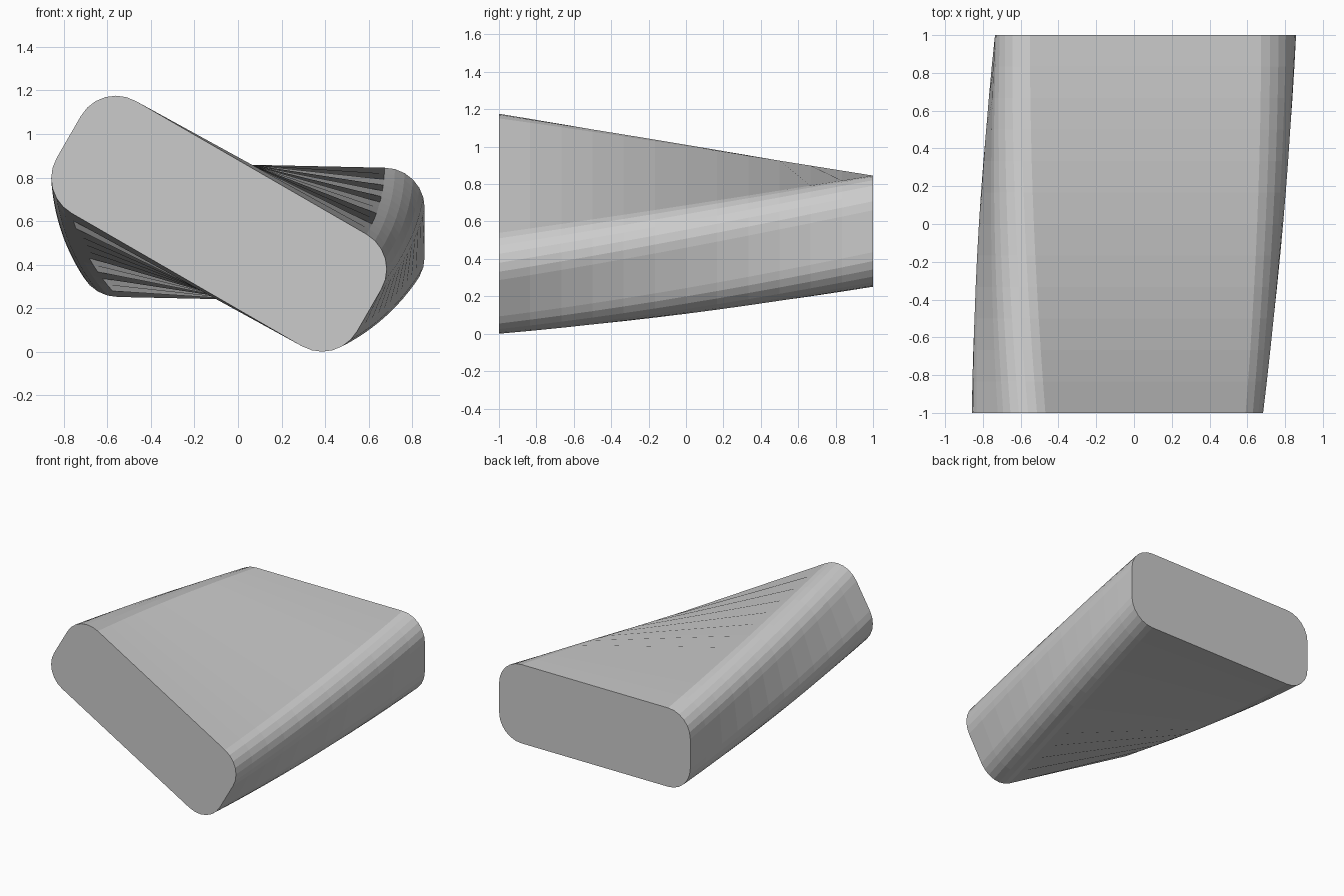
import bpy, bmesh
from math import sin, cos, pi, radians

if "Cube" in bpy.data.objects:
    bpy.data.objects.remove(bpy.data.objects["Cube"])

HALF_W, HEIGHT, RADIUS = 0.797, 0.594, 0.185
PIVOT_X, PIVOT_Z = 0.061, 0.846      # twist axis: middle of the top face
TWIST, STEPS, CORNER_STEPS = radians(30), 12, 6


# Rounded rectangle hanging below the twist axis
def profile():
    pts = []
    centres = [(1, 1), (-1, 1), (-1, -1), (1, -1)]
    for q, (sx, sz) in enumerate(centres):
        cx = sx * (HALF_W - RADIUS)
        cz = -HEIGHT / 2 + sz * (HEIGHT / 2 - RADIUS)
        for i in range(CORNER_STEPS + 1):
            a = (q + i / CORNER_STEPS) * pi / 2
            pts.append((cx + RADIUS * cos(a), cz + RADIUS * sin(a)))
    return pts


# Twisted bar: sections turn steadily from the back to the front
bm = bmesh.new()
rings = []
for s in range(STEPS + 1):
    t = s / STEPS
    c, n = cos(-TWIST * t), sin(-TWIST * t)
    rings.append([bm.verts.new((PIVOT_X + x * c - z * n, 1 - 2 * t,
                                PIVOT_Z + x * n + z * c)) for x, z in profile()])
for a, b in zip(rings, rings[1:]):
    for i in range(len(a)):
        j = (i + 1) % len(a)
        bm.faces.new((a[i], a[j], b[j], b[i]))

# End caps
bm.faces.new(rings[0])
bm.faces.new(rings[-1])
bmesh.ops.recalc_face_normals(bm, faces=bm.faces)

# Rest the lowest point on the ground
low = min(v.co.z for v in bm.verts)
bmesh.ops.translate(bm, vec=(0, 0, -low), verts=bm.verts)

mesh = bpy.data.meshes.new("twisted_bar")
bm.to_mesh(mesh)
bm.free()
bar = bpy.data.objects.new("twisted_bar", mesh)
bpy.context.collection.objects.link(bar)
